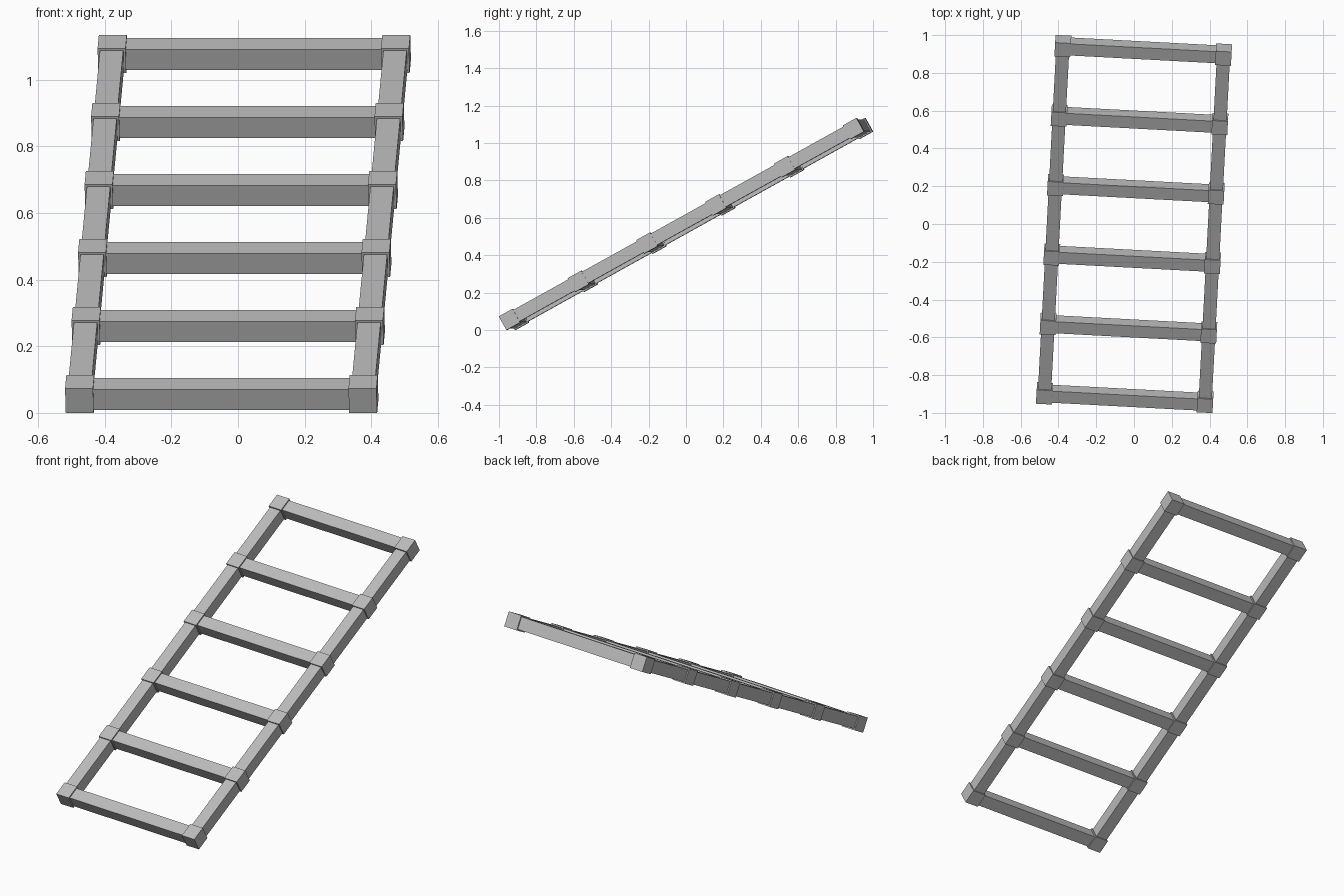
import bpy
from math import radians
from mathutils import Matrix

if "Cube" in bpy.data.objects:
    bpy.data.objects.remove(bpy.data.objects["Cube"], do_unlink=True)

# Single grey finish
grey = bpy.data.materials.new("plain_grey")
grey.use_nodes = True
grey.diffuse_color = (0.5, 0.5, 0.5, 1)
grey.node_tree.nodes["Principled BSDF"].inputs["Base Color"].default_value = (0.5, 0.5, 0.5, 1)

# The ladder is built flat along y, then leaned and turned
LEAN = (Matrix.Translation((0, 0, 0.567))
        @ Matrix.Rotation(radians(-3.04), 4, "Z")
        @ Matrix.Rotation(radians(29), 4, "X"))
RUNGS = 6
LENGTH = 2.105
SPREAD = 0.852
BEAM = 0.07
JOINT = 0.084


def box(name, centre, size):
    bpy.ops.mesh.primitive_cube_add(size=1)
    ob = bpy.context.object
    ob.name = name
    ob.data.transform(LEAN @ Matrix.Translation(centre) @ Matrix.Diagonal((*size, 1)))
    ob.data.materials.append(grey)


# Side rails
sides = {"left": SPREAD / 2, "right": -SPREAD / 2}
for side, x in sides.items():
    box(f"{side}_rail", (x, 0, 0), (BEAM, LENGTH, BEAM))

# Rungs with a thicker joint block at each end
for i in range(RUNGS):
    y = LENGTH * (i / (RUNGS - 1) - 0.5)
    box(f"rung_{i + 1}", (0, y, 0), (SPREAD, BEAM, BEAM))
    for side, x in sides.items():
        box(f"{side}_joint_{i + 1}", (x, y, 0), (JOINT, JOINT, JOINT))
